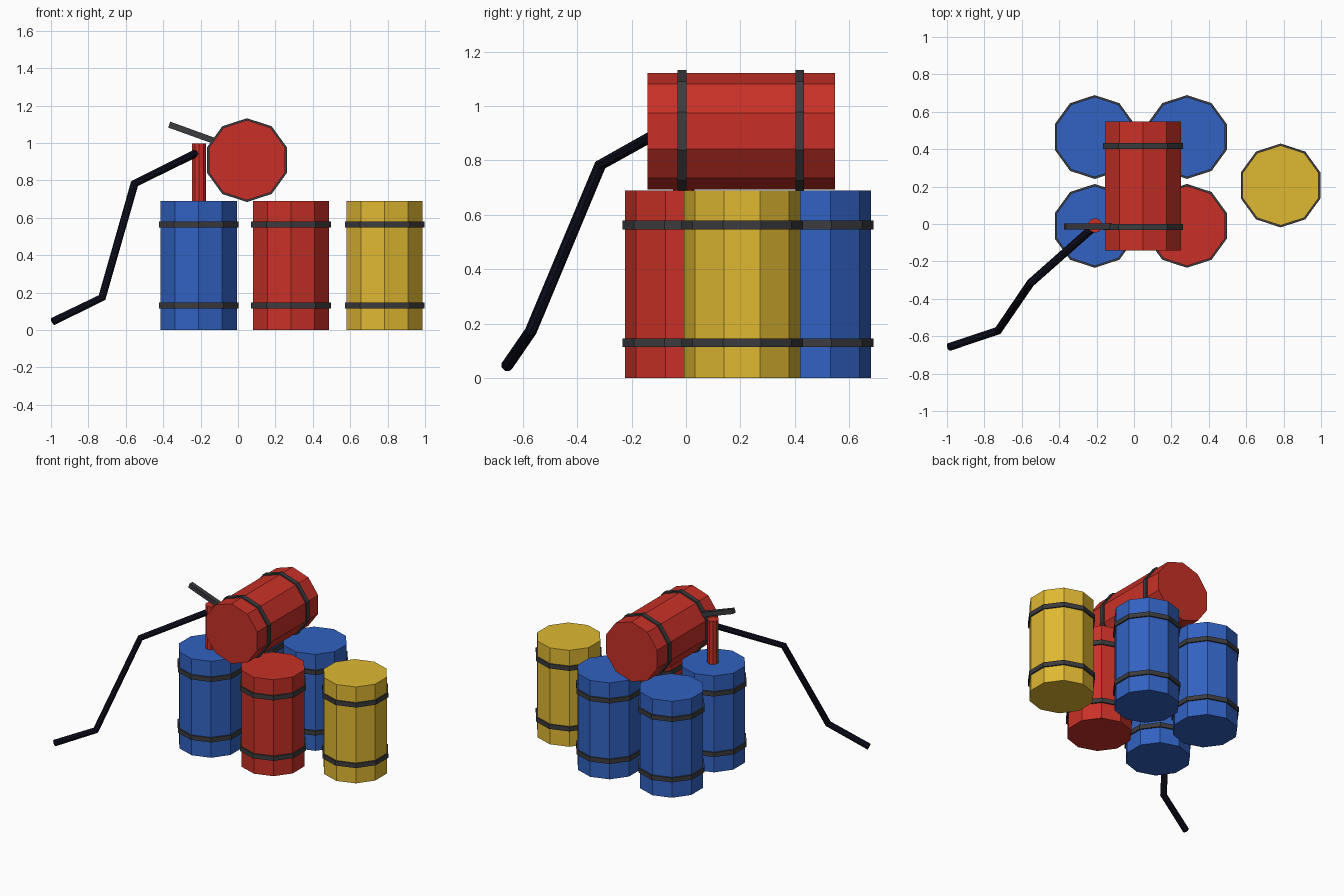
import bpy, bmesh
from math import radians, pi
from mathutils import Matrix, Vector

cube = bpy.data.objects.get("Cube")
if cube:
    bpy.data.objects.remove(cube, do_unlink=True)


def material(name, rgb):
    m = bpy.data.materials.new(name)
    m.use_nodes = True
    m.diffuse_color = (*rgb, 1)
    m.node_tree.nodes["Principled BSDF"].inputs["Base Color"].default_value = (*rgb, 1)
    return m


RED = material("red paint", (0.58, 0.03, 0.02))
BLUE = material("blue paint", (0.031, 0.122, 0.539))
YELLOW = material("yellow paint", (0.74, 0.48, 0.032))
IRON = material("dark iron", (0.045, 0.045, 0.05))
CORD = material("black cord", (0.004, 0.004, 0.012))

SIDES, RADIUS, HEIGHT = 10, 0.214, 0.69
HOOP_RADIUS, HOOP_HALF = 0.224, 0.016


def add_object(name, bm, mat, matrix):
    bmesh.ops.recalc_face_normals(bm, faces=bm.faces)
    mesh = bpy.data.meshes.new(name)
    bm.to_mesh(mesh)
    bm.free()
    mesh.materials.append(mat)
    ob = bpy.data.objects.new(name, mesh)
    ob.matrix_world = matrix
    bpy.context.collection.objects.link(ob)
    return ob


def prism(name, radius, height, mat, matrix):
    # Ten-sided drum standing on its local origin
    bm = bmesh.new()
    bmesh.ops.create_cone(bm, cap_ends=True, segments=SIDES, radius1=radius, radius2=radius,
                          depth=height, matrix=Matrix.Translation((0, 0, height / 2)))
    return add_object(name, bm, mat, matrix)


def hoop(name, z, matrix):
    # Rectangular section spun round the drum
    bm = bmesh.new()
    inner = RADIUS - 0.006
    section = [(inner, -1), (HOOP_RADIUS, -1), (HOOP_RADIUS, 1), (inner, 1)]
    verts = [bm.verts.new((0, r, z + s * HOOP_HALF)) for r, s in section]
    edges = [bm.edges.new((verts[i], verts[(i + 1) % 4])) for i in range(4)]
    bmesh.ops.spin(bm, geom=verts + edges, cent=(0, 0, 0), axis=(0, 0, 1),
                   angle=2 * pi, steps=SIDES, use_merge=False)
    bmesh.ops.remove_doubles(bm, verts=bm.verts, dist=0.0005)
    return add_object(name, bm, IRON, matrix)


def barrel(name, mat, matrix):
    prism(name, RADIUS, HEIGHT, mat, matrix)
    hoop(name + "_lower_hoop", 0.13, matrix)
    hoop(name + "_upper_hoop", 0.563, matrix)


# Standing barrels
for name, mat, x, y in [
    ("front_right_barrel", BLUE, -0.21, -0.01),
    ("back_right_barrel", BLUE, -0.21, 0.465),
    ("back_left_barrel", BLUE, 0.283, 0.465),
    ("front_left_barrel", RED, 0.283, -0.01),
    ("side_barrel", YELLOW, 0.784, 0.206),
]:
    barrel(name, mat, Matrix.Translation((x, y, 0)))

# Barrel lying on top, pointing forward
barrel("lying_barrel", RED,
       Matrix.Translation((0.048, 0.548, 0.908)) @ Matrix.Rotation(radians(90), 4, 'X'))

# Charge stick beside it
prism("charge_stick", 0.039, 0.31, RED, Matrix.Translation((-0.208, -0.008, 0.688)))

# Loose strap end sticking out of the front hoop
start, end = Vector((-0.11, -0.013, 1.005)), Vector((-0.368, -0.013, 1.098))
bm = bmesh.new()
bmesh.ops.create_cube(bm, size=1, matrix=Matrix.Diagonal(((end - start).length, 0.033, 0.033, 1)))
tilt = (start - end).to_track_quat('X', 'Z').to_matrix().to_4x4()
add_object("loose_strap", bm, IRON, Matrix.Translation((start + end) / 2) @ tilt)

# Bent fuse cord
path = [(-0.225, -0.025, 0.945), (-0.553, -0.315, 0.783),
        (-0.727, -0.57, 0.173), (-0.99, -0.658, 0.045)]
curve = bpy.data.curves.new("fuse_cord", 'CURVE')
curve.dimensions = '3D'
curve.bevel_depth = 0.022
curve.bevel_resolution = 2
curve.use_fill_caps = True
spline = curve.splines.new('POLY')
spline.points.add(len(path) - 1)
for point, co in zip(spline.points, path):
    point.co = (*co, 1)
spline.use_smooth = False
curve.materials.append(CORD)
bpy.context.collection.objects.link(bpy.data.objects.new("fuse_cord", curve))
